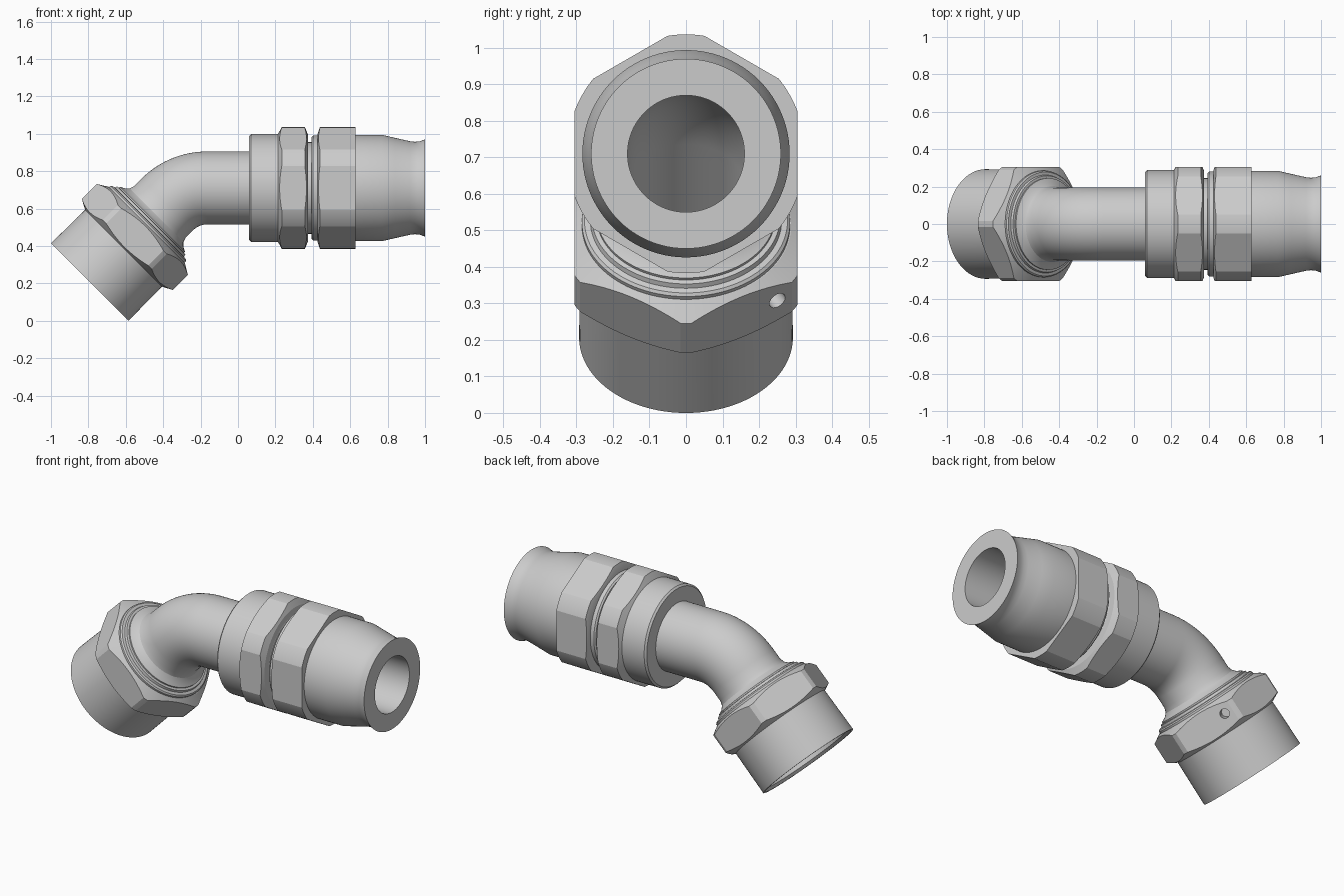
import bpy, bmesh
from math import sin, cos, pi, radians, tan
from mathutils import Vector, Matrix

if "Cube" in bpy.data.objects:
    bpy.data.objects.remove(bpy.data.objects["Cube"])

SEG = 96
END = Vector((-0.793, 0, 0.207))      # centre of the angled open end
CORNER = Vector((-0.29, 0, 0.71))     # where both axes meet
FLAT = 0.305                          # half the hex width across flats


def frame(origin, axis, xdir):
    z, x = Vector(axis).normalized(), Vector(xdir).normalized()
    m = Matrix((x, z.cross(x), z)).transposed().to_4x4()
    m.translation = origin
    return m


STRAIGHT = frame(Vector((0, 0, 0.71)), (1, 0, 0), (0, 0, 1))
ANGLED = frame(END, (1, 0, 1), (1, 0, -1))


def finish(name, bm):
    bmesh.ops.recalc_face_normals(bm, faces=bm.faces)
    me = bpy.data.meshes.new(name)
    bm.to_mesh(me)
    bm.free()
    ob = bpy.data.objects.new(name, me)
    bpy.context.collection.objects.link(ob)
    return ob


def skin(name, rings):
    """Joins rings of points into a closed tube-like shell."""
    bm = bmesh.new()
    vs = [[bm.verts.new(p) for p in ring] for ring in rings]
    for i in range(len(vs)):
        a, b = vs[i], vs[(i + 1) % len(vs)]
        for j in range(SEG):
            k = (j + 1) % SEG
            bm.faces.new((a[j], a[k], b[k], b[j]))
    return finish(name, bm)


def lathe(name, m, outer, inner):
    """Revolves (distance, radius) points round the frame's axis."""
    rings = [[m @ Vector((r * cos(2 * pi * j / SEG), r * sin(2 * pi * j / SEG), a))
              for j in range(SEG)] for a, r in outer + inner[::-1]]
    return skin(name, rings)


def prism(name, m, sides, radius, depth):
    bm = bmesh.new()
    bmesh.ops.create_cone(bm, cap_ends=True, segments=sides, radius1=radius,
                          radius2=radius, depth=depth)
    # first corner lies on the local x axis
    first = min(bm.verts, key=lambda v: abs(v.co.y) + (v.co.x < 0) * 9)
    if abs(first.co.y) > 1e-4:
        bmesh.ops.rotate(bm, verts=bm.verts, matrix=Matrix.Rotation(pi / sides, 3, 'Z'))
    bmesh.ops.transform(bm, verts=bm.verts, matrix=m)
    return finish(name, bm)


def boolean(ob, tool, op):
    bpy.context.view_layer.objects.active = ob
    mod = ob.modifiers.new("cut", 'BOOLEAN')
    mod.operation, mod.object, mod.solver = op, tool, 'EXACT'
    bpy.ops.object.modifier_apply(modifier=mod.name)
    bpy.data.objects.remove(tool)


def hex_nut(name, m, outer, bore):
    ob = lathe(name, m, outer, [(outer[0][0], bore), (outer[-1][0], bore)])
    mid = (outer[0][0] + outer[-1][0]) / 2
    boolean(ob, prism("hex_tool", m @ Matrix.Translation((0, 0, mid)), 6,
                      FLAT / cos(pi / 6), 0.6), 'INTERSECT')
    return ob


# Bent tube with a small flare where it leaves the angled nut
R = 0.30
T = R * tan(radians(22.5))
d = Vector((1, 0, 1)).normalized()
s_bend = (CORNER - END).length - T
path = [(END + d * s, 45, r) for s, r in
        ((0.16, 0.195), (0.44, 0.245), (0.475, 0.245), (0.488, 0.22),
         (0.505, 0.203), (0.53, 0.195))]
centre = Vector((CORNER.x + T, 0, 0.71 - R))
for i in range(21):
    f = 45 - 45 * i / 20
    path.append((centre + R * Vector((-sin(radians(f)), 0, cos(radians(f)))), f, 0.195))
path.append((Vector((0.062, 0, 0.71)), 0, 0.195))


def ring(c, f, r):
    n = Vector((-sin(radians(f)), 0, cos(radians(f))))
    return [c + r * (cos(2 * pi * j / SEG) * n + Vector((0, sin(2 * pi * j / SEG), 0)))
            for j in range(SEG)]


skin("bent_tube", [ring(*p) for p in path] + [ring(c, f, 0.16) for c, f, r in path[::-1]])

# Angled swivel nut: sleeve, hex with lock-wire hole, stepped collar
lathe("nut_sleeve", ANGLED, [(0, 0.293), (0.27, 0.29)],
      [(0, 0.28), (0.015, 0.265), (0.24, 0.265), (0.27, 0.19)])
nut = hex_nut("swivel_hex", ANGLED,
              [(0.255, 0.288), (0.284, 0.344), (0.398, 0.344), (0.432, 0.288)], 0.2)
a = pi / 6
n, t = Vector((cos(a), sin(a), 0)), Vector((-sin(a), cos(a), 0))
spot = n * FLAT + t * 0.113 + Vector((0, 0, 0.35))
hole = prism("hole_tool", ANGLED @ frame(spot, n, t), 24, 0.025, 0.12)
boolean(nut, hole, 'DIFFERENCE')
lathe("swivel_collar", ANGLED,
      [(0.42, 0.285), (0.443, 0.285), (0.45, 0.278), (0.452, 0.262), (0.465, 0.258),
       (0.468, 0.24)],
      [(0.42, 0.2), (0.468, 0.2)])

# Straight hose end: collar, two hexes, groove and flared socket
lathe("socket_body", STRAIGHT,
      [(0.06, 0.278), (0.07, 0.288), (0.225, 0.288), (0.365, 0.288), (0.375, 0.245),
       (0.392, 0.245), (0.394, 0.272), (0.402, 0.28), (0.44, 0.28), (0.6, 0.284),
       (0.77, 0.284), (0.84, 0.268), (0.92, 0.25), (0.945, 0.247), (0.97, 0.249),
       (1.0, 0.26)],
      [(0.06, 0.16), (1.0, 0.16)])
hex_nut("front_hex", STRAIGHT,
        [(0.214, 0.288), (0.234, 0.327), (0.357, 0.327), (0.373, 0.288)], 0.22)
hex_nut("rear_hex", STRAIGHT,
        [(0.425, 0.288), (0.438, 0.327), (0.628, 0.327)], 0.22)

# Smooth round surfaces, keep hard edges
for ob in bpy.data.objects:
    ob.select_set(True)
    bpy.context.view_layer.objects.active = ob
bpy.ops.object.shade_smooth_by_angle(angle=radians(20))
